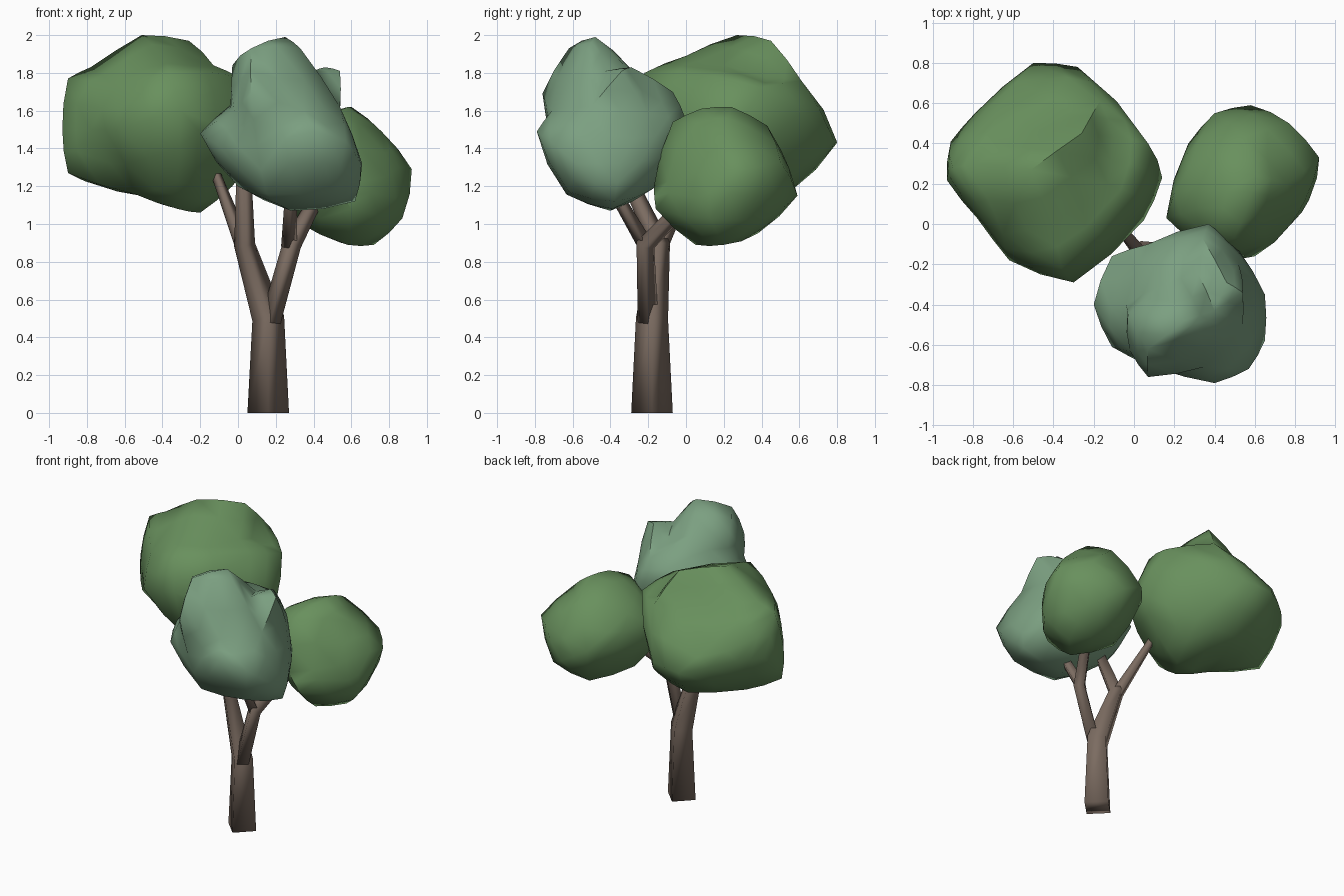
import bpy, bmesh, math
from mathutils import Vector


def material(name, rgb):
    m = bpy.data.materials.new(name)
    m.diffuse_color = (*rgb, 1)
    return m


def finish(bm, name, mat, angle):
    bmesh.ops.recalc_face_normals(bm, faces=bm.faces)
    me = bpy.data.meshes.new(name)
    bm.to_mesh(me)
    bm.free()
    ob = bpy.data.objects.new(name, me)
    bpy.context.collection.objects.link(ob)
    me.materials.append(mat)
    bpy.ops.object.select_all(action='DESELECT')
    ob.select_set(True)
    bpy.context.view_layer.objects.active = ob
    bpy.ops.object.shade_smooth_by_angle(angle=math.radians(angle))
    return ob


def limb(name, path, sides=4):
    """Tapered tube through (x, y, z, radius) points."""
    bm = bmesh.new()
    pts = [Vector(p[:3]) for p in path]
    rings = []
    for i, p in enumerate(pts):
        t = Vector((0, 0, 1))
        if p.z > 0:
            a, b = pts[max(i - 1, 0)], pts[min(i + 1, len(pts) - 1)]
            t = ((p - a).normalized() + (b - p).normalized()).normalized()
        q = Vector((0, 0, 1)).rotation_difference(t)
        rings.append([bm.verts.new(p + q @ Vector((
            path[i][3] * math.cos(math.tau * k / sides),
            path[i][3] * math.sin(math.tau * k / sides), 0)))
            for k in range(sides)])
    for r0, r1 in zip(rings, rings[1:]):
        for k in range(sides):
            n = (k + 1) % sides
            bm.faces.new((r0[k], r0[n], r1[n], r1[k]))
    bm.faces.new(rings[0][::-1])
    bm.faces.new(rings[-1])
    return finish(bm, name, bark, 95)


def crown(name, centre, radii, knobs, mat):
    """Lumpy star-shaped skin stretched over knob points around a centre."""
    c, r = Vector(centre), Vector(radii)
    bm = bmesh.new()
    place = {}
    for k in knobs:
        d = Vector((k[i] - c[i]) / r[i] for i in range(3)).normalized()
        place[bm.verts.new(d)] = Vector(k)
    bmesh.ops.convex_hull(bm, input=bm.verts)
    for v, co in place.items():
        v.co = co
    bmesh.ops.recalc_face_normals(bm, faces=bm.faces)
    bm.normal_update()
    bmesh.ops.subdivide_edges(bm, edges=bm.edges, cuts=1,
                              use_grid_fill=True, smooth=0.2)
    bmesh.ops.triangulate(bm, faces=bm.faces)
    return finish(bm, name, mat, 60)


bark = material("bark", (0.20, 0.15, 0.12))
green = material("leaf_green", (0.14, 0.28, 0.11))
pale = material("leaf_pale", (0.20, 0.35, 0.22))

# Trunk and branches
limb("trunk", [(0.16, -0.18, 0, 0.11), (0.16, -0.18, 0.5, 0.085),
               (0.035, -0.14, 0.89, 0.056), (0.03, -0.36, 1.35, 0.036)])
limb("left_branch", [(0.06, -0.15, 0.78, 0.03), (0.03, -0.14, 0.88, 0.045),
                     (-0.10, 0.02, 1.22, 0.028), (-0.16, 0.09, 1.38, 0.022)])
limb("right_branch", [(0.165, -0.20, 0.46, 0.055), (0.285, -0.215, 0.89, 0.05),
                      (0.38, -0.04, 1.07, 0.042), (0.48, 0.12, 1.2, 0.03)])
limb("front_branch", [(0.27, -0.21, 0.88, 0.042), (0.28, -0.35, 1.12, 0.034),
                      (0.29, -0.42, 1.25, 0.028)])

# Large back left crown
crown("large_crown", (-0.40, 0.25, 1.53), (0.52, 0.53, 0.46), [
    (-0.51, 0.27, 2.0), (-0.26, 0.45, 1.97), (-0.13, 0.2, 1.84),
    (-0.40, 0.0, 1.89), (-0.36, -0.22, 1.80), (-0.78, 0.30, 1.83),
    (-0.90, 0.28, 1.77), (-0.91, 0.41, 1.5), (-0.93, 0.22, 1.5),
    (-0.90, 0.20, 1.27), (-0.79, 0.55, 1.5), (-0.65, 0.60, 1.62),
    (-0.50, 0.80, 1.43), (-0.28, 0.78, 1.45), (-0.17, 0.61, 1.76),
    (0.07, 0.40, 1.72), (0.14, 0.23, 1.45), (0.0, 0.15, 1.78),
    (0.05, 0.02, 1.45), (-0.13, -0.12, 1.4), (-0.30, -0.29, 1.6),
    (-0.62, -0.18, 1.5), (-0.78, 0.03, 1.5), (-0.65, -0.05, 1.72),
    (-0.20, 0.20, 1.06), (-0.32, 0.05, 1.08), (-0.55, 0.10, 1.16),
    (-0.72, 0.35, 1.20), (-0.40, 0.55, 1.17), (-0.12, 0.50, 1.22),
    (-0.32, -0.13, 1.22), (-0.03, 0.2, 1.2), (-0.50, 0.47, 1.79),
    (-0.10, 0.43, 1.77)], green)

# Pale front crown
crown("pale_crown", (0.25, -0.40, 1.48), (0.40, 0.37, 0.42), [
    (-0.20, -0.40, 1.48), (0.07, -0.76, 1.69), (-0.03, -0.45, 1.84),
    (0.25, -0.48, 1.99), (0.07, -0.62, 1.93), (0.33, -0.52, 1.93),
    (0.54, -0.34, 1.81), (0.46, -0.29, 1.83), (0.37, 0.0, 1.55),
    (0.34, -0.07, 1.70), (0.07, -0.10, 1.60), (-0.11, -0.16, 1.45),
    (0.65, -0.35, 1.32), (0.65, -0.58, 1.32), (0.40, -0.79, 1.49),
    (0.57, -0.72, 1.44), (0.62, -0.38, 1.12), (0.28, -0.40, 1.07),
    (0.0, -0.30, 1.20), (-0.11, -0.61, 1.42), (0.52, -0.13, 1.35),
    (0.54, -0.50, 1.62), (0.40, -0.43, 1.81), (0.15, -0.63, 1.16),
    (0.35, -0.17, 1.19), (0.35, -0.71, 1.60), (0.10, -0.71, 1.42),
    (0.15, -0.30, 1.83), (0.50, -0.62, 1.17), (-0.04, -0.40, 1.63),
    (-0.02, -0.63, 1.60), (0.52, -0.20, 1.58), (0.32, -0.25, 1.76)], pale)

# Small right crown
crown("small_crown", (0.54, 0.20, 1.25), (0.37, 0.375, 0.36), [
    (0.60, 0.24, 1.62), (0.56, 0.08, 1.61), (0.76, 0.20, 1.49),
    (0.92, 0.33, 1.29), (0.87, 0.13, 1.03), (0.72, 0.20, 0.89),
    (0.58, 0.05, 0.89), (0.50, 0.38, 0.95), (0.52, -0.17, 1.20),
    (0.60, -0.16, 1.08), (0.58, 0.59, 1.15), (0.77, 0.50, 1.33),
    (0.40, 0.55, 1.25), (0.16, 0.03, 1.25), (0.27, 0.40, 1.25),
    (0.50, -0.07, 1.54), (0.78, 0.0, 1.25), (0.27, 0.27, 1.45),
    (0.55, 0.43, 1.52), (0.85, 0.12, 1.3), (0.30, 0.15, 1.02),
    (0.76, 0.42, 1.03), (0.35, -0.12, 1.35), (0.33, 0.08, 1.52)], green)
